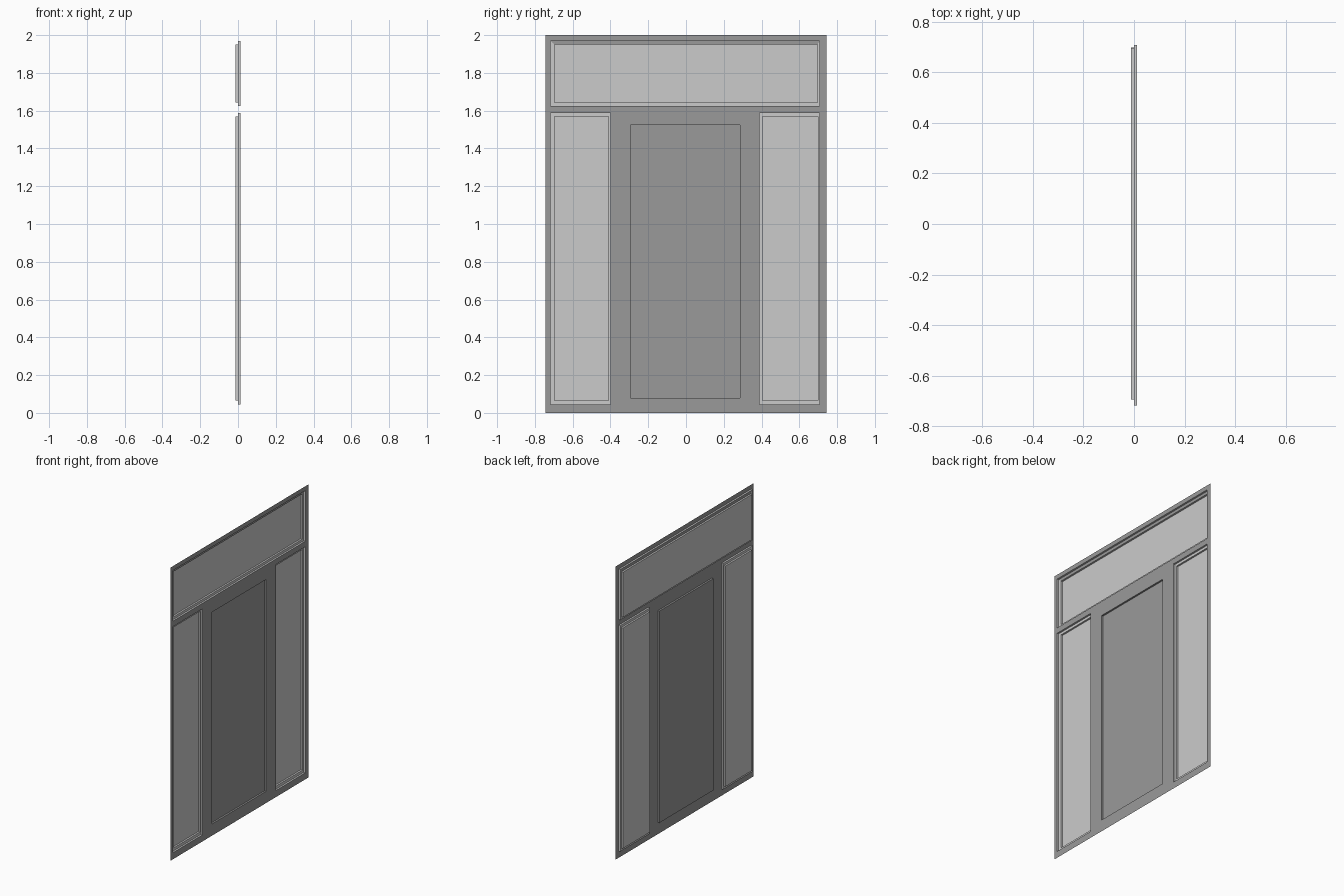
import bpy, bmesh

if "Cube" in bpy.data.objects:
    bpy.data.objects.remove(bpy.data.objects["Cube"])

FRONT, LEDGE, BACK = 0.012, 0.0, -0.012


def material(name, v):
    m = bpy.data.materials.new(name)
    m.diffuse_color = (v, v, v, 1)
    m.use_nodes = True
    m.node_tree.nodes["Principled BSDF"].inputs["Base Color"].default_value = m.diffuse_color
    return m


DARK = material("painted_frame", 0.32)
LIGHT = material("pane_grey", 0.8)


def finish(bm, name, mats):
    bmesh.ops.remove_doubles(bm, verts=bm.verts, dist=1e-5)
    bmesh.ops.recalc_face_normals(bm, faces=bm.faces)
    if sum(f.normal.x * f.calc_area() for f in bm.faces) < 0:
        bmesh.ops.reverse_faces(bm, faces=bm.faces)
    me = bpy.data.meshes.new(name)
    bm.to_mesh(me)
    bm.free()
    for m in mats:
        me.materials.append(m)
    ob = bpy.data.objects.new(name, me)
    bpy.context.collection.objects.link(ob)


def loop(bm, rect, x):
    y0, y1, z0, z1 = rect
    return [bm.verts.new((x, y, z)) for y, z in
            ((y0, z0), (y1, z0), (y1, z1), (y0, z1))]


def recess(name, steps, mats, dark_top=False):
    """Stepped tray: rectangles at successive depths, closed by a pane."""
    bm = bmesh.new()
    loops = [loop(bm, r, x) for r, x in steps]
    for n, (a, b) in enumerate(zip(loops, loops[1:])):
        for i in range(4):
            j = (i + 1) % 4
            f = bm.faces.new((a[i], a[j], b[j], b[i]))
            if dark_top and n == 1 and i == 2:
                f.material_index = 1
    bm.faces.new(loops[-1])
    finish(bm, name, mats)


# openings as (y0, y1, z0, z1)
left, left_in = (-0.718, -0.40, 0.045, 1.587), (-0.695, -0.41, 0.065, 1.57)
right, right_in = (0.39, 0.708, 0.045, 1.587), (0.405, 0.698, 0.065, 1.57)
top, top_in = (-0.718, 0.708, 1.625, 1.97), (-0.695, 0.695, 1.642, 1.95)
door = (-0.295, 0.287, 0.08, 1.525)
holes = [left, right, top, door]

# flat surround sheet with the four openings left out
ys = sorted({-0.745, 0.745} | {v for h in holes for v in h[:2]})
zs = sorted({0.0, 2.0} | {v for h in holes for v in h[2:]})
bm = bmesh.new()
for y0, y1 in zip(ys, ys[1:]):
    for z0, z1 in zip(zs, zs[1:]):
        cy, cz = (y0 + y1) / 2, (z0 + z1) / 2
        if not any(h[0] < cy < h[1] and h[2] < cz < h[3] for h in holes):
            bm.faces.new(loop(bm, (y0, y1, z0, z1), FRONT))
bmesh.ops.remove_doubles(bm, verts=bm.verts, dist=1e-5)
bmesh.ops.dissolve_limit(bm, angle_limit=0.01, verts=bm.verts, edges=bm.edges)
finish(bm, "surround_frame", [DARK])

# stepped side windows and transom window
for name, outer, inner in (("left_sidelight", left, left_in),
                           ("right_sidelight", right, right_in),
                           ("transom_window", top, top_in)):
    recess(name, [(outer, FRONT), (outer, LEDGE), (inner, LEDGE), (inner, BACK)],
           [LIGHT, DARK], dark_top=(name == "transom_window"))

# shallow door panel
recess("door_panel", [(door, FRONT), (door, LEDGE)], [DARK])
